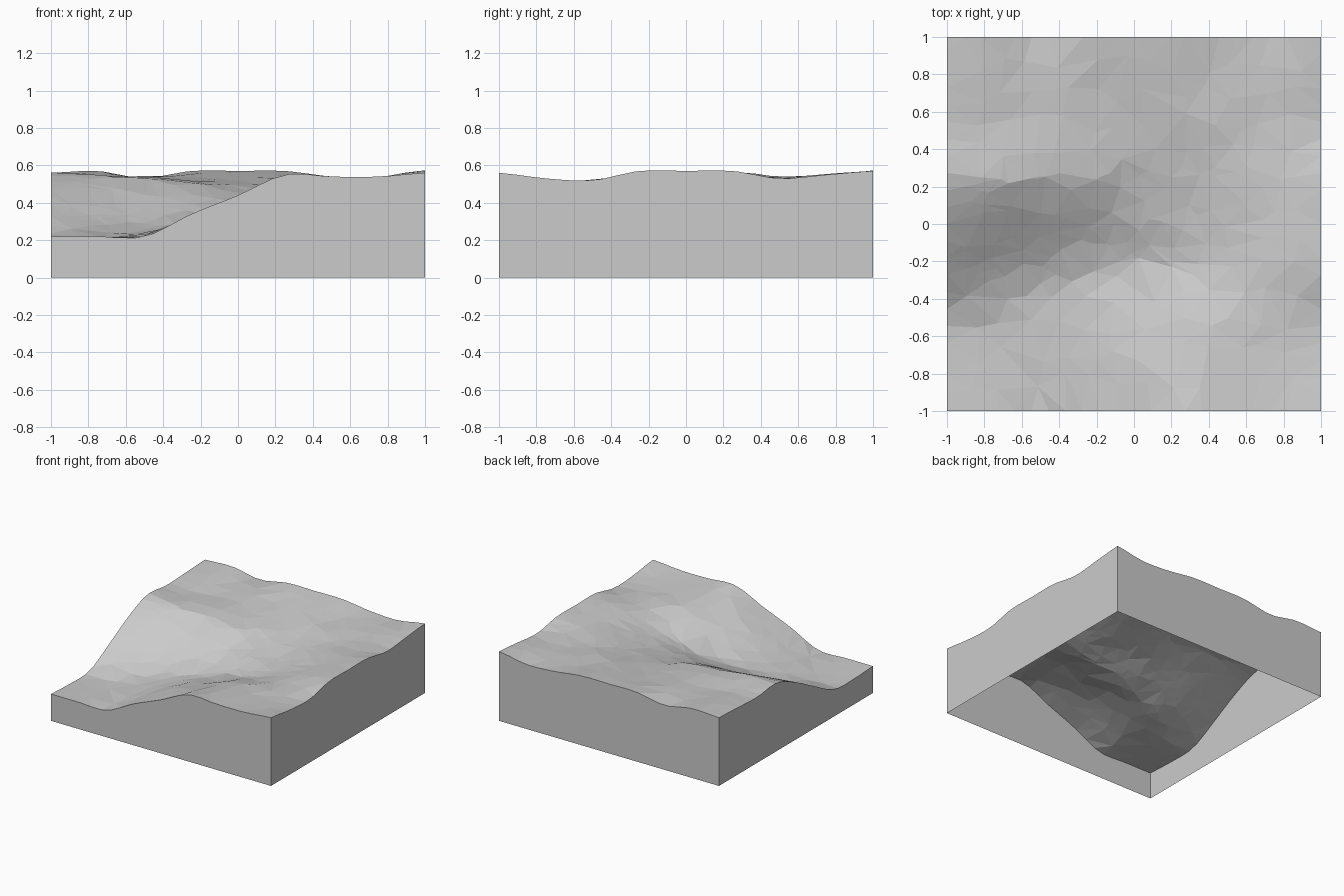
import bpy
import random
from mathutils import Vector, noise
from mathutils.geometry import delaunay_2d_cdt

cube = bpy.data.objects.get("Cube")
if cube:
    bpy.data.objects.remove(cube, do_unlink=True)

random.seed(7)

# Control heights in hundredths: one row per step in y from front to back, x from -1 to 1
CONTROL = [[int(v) / 100 for v in row.split()] for row in (
    "22 22 22 34 44 55 54 54 56",
    "21 21 23 33 43 51 52 52 53",
    "22 22 24 31 39 47 51 52 52",
    "34 30 28 30 34 40 47 53 57",
    "47 44 41 40 41 43 48 53 57",
    "56 55 53 51 47 47 50 53 57",
    "54 53 53 52 51 51 52 52 53",
    "55 55 54 54 54 54 53 53 55",
    "56 57 53 57 57 57 54 53 57",
)]


def spline(values, t):
    """Smooth curve through evenly spaced values, t running from -1 to 1."""
    last = len(values) - 1
    s = (t + 1) / 2 * last
    i = min(int(s), last - 1)
    f = s - i
    a, b, c, d = (values[min(max(k, 0), last)] for k in range(i - 1, i + 3))
    return b + f * (c - a + f * (2 * a - 5 * b + 4 * c - d + f * (3 * (b - c) + d - a))) / 2


def height(x, y):
    ground = spline([spline(row, x) for row in CONTROL], y)
    edge = max(0, 1 - max(abs(x), abs(y)))
    rough = noise.noise(Vector((x * 4, y * 4, 0)))
    return ground + rough * min(edge, 0.3) * 0.04


def add_object(name, verts, faces, material):
    mesh = bpy.data.meshes.new(name)
    mesh.from_pydata(verts, [], faces)
    mesh.materials.append(material)
    mesh.update()
    obj = bpy.data.objects.new(name, mesh)
    bpy.context.collection.objects.link(obj)
    return obj


def flat_material(name, colour):
    mat = bpy.data.materials.new(name)
    mat.use_nodes = True
    mat.diffuse_color = colour
    for node in mat.node_tree.nodes:
        if node.type == "BSDF_PRINCIPLED":
            node.inputs["Base Color"].default_value = colour
    return mat


stone = flat_material("stone_grey", (0.6, 0.6, 0.6, 1))

# Outline, counter-clockwise from the front corner at -x
STEPS = 22
side = [-1 + 2 * i / STEPS for i in range(STEPS)]
outline = ([(t, -1.0) for t in side] + [(1.0, t) for t in side]
           + [(-t, 1.0) for t in side] + [(-1.0, -t) for t in side])

# Scattered inner points, denser along the gully
CELLS = 13
inner = []
for i in range(1, CELLS):
    for j in range(1, CELLS):
        inner.append(tuple(-1 + 2 * (k + random.uniform(-0.35, 0.35)) / CELLS for k in (i, j)))
for _ in range(70):
    x = random.uniform(-0.93, 0.8)
    inner.append((x, 0.05 * x + random.uniform(-0.3, 0.3)))

# Faceted terrain surface
points = [Vector(p) for p in outline + inner]
flat, _, faces, *_ = delaunay_2d_cdt(points, [], [], 0, 1e-5)
add_object("terrain_surface", [(p.x, p.y, height(p.x, p.y)) for p in flat], faces, stone)

# Side walls down to the ground, open underneath
n = len(outline)
wall_verts = [(x, y, 0) for x, y in outline] + [(x, y, height(x, y)) for x, y in outline]
wall_faces = [(i, (i + 1) % n, n + (i + 1) % n, n + i) for i in range(n)]
add_object("side_walls", wall_verts, wall_faces, stone)
